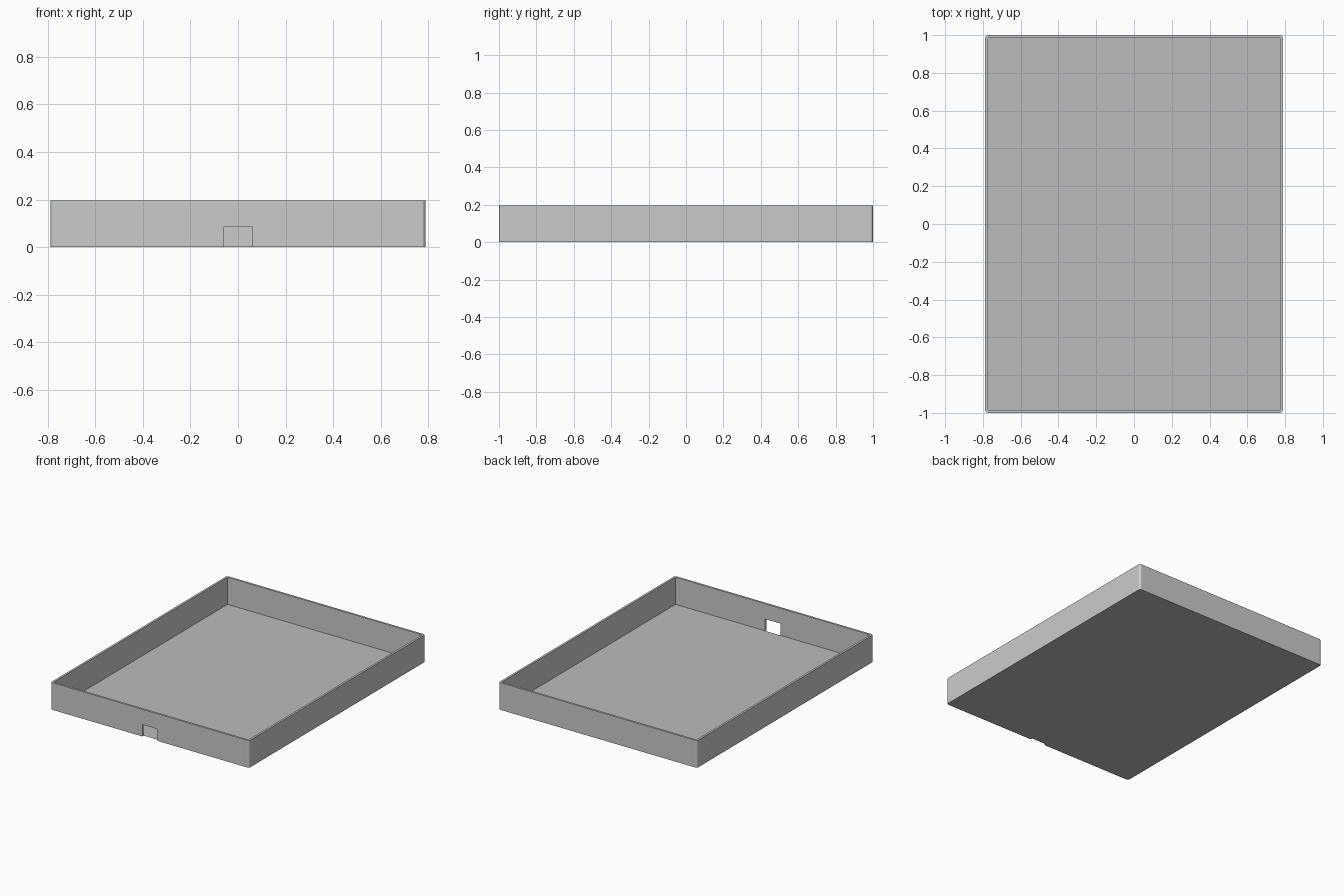
import bpy, bmesh, math

if "Cube" in bpy.data.objects:
    bpy.data.objects.remove(bpy.data.objects["Cube"])

HX, HY, H = 0.788, 1.0, 0.195      # half width, half depth, height
T, R = 0.015, 0.015                # wall thickness, corner radius
NX, NZ = 0.06, 0.085               # notch half width and height


def outline(notch):
    """Outer rounded rectangle, optionally with the doorway cut in the front edge."""
    pts = []
    for sx, sy, start in ((1, 1, 0), (-1, 1, 90), (-1, -1, 180), (1, -1, 270)):
        for i in range(5):
            a = math.radians(start + i * 22.5)
            pts.append((sx * (HX - R) + R * math.cos(a), sy * (HY - R) + R * math.sin(a)))
        if notch and (sx, sy) == (-1, -1):
            pts += [(-NX, -HY), (-NX, T - HY), (NX, T - HY), (NX, -HY)]
    return pts


def flat_mesh(name, pts, height=0.0):
    bm = bmesh.new()
    face = bm.faces.new([bm.verts.new((x, y, 0)) for x, y in pts])
    if height:
        top = bmesh.ops.extrude_face_region(bm, geom=[face])["geom"]
        bmesh.ops.translate(bm, vec=(0, 0, height),
                            verts=[v for v in top if isinstance(v, bmesh.types.BMVert)])
        bmesh.ops.recalc_face_normals(bm, faces=bm.faces)
    me = bpy.data.meshes.new(name)
    bm.to_mesh(me)
    bm.free()
    ob = bpy.data.objects.new(name, me)
    bpy.context.collection.objects.link(ob)
    return ob


def cut(target, loc, size):
    bpy.ops.mesh.primitive_cube_add(size=1, location=loc)
    cutter = bpy.context.object
    cutter.scale = size
    cutter.hide_render = True
    mod = target.modifiers.new("cut", "BOOLEAN")
    mod.operation, mod.solver, mod.object = "DIFFERENCE", "EXACT", cutter
    bpy.context.view_layer.objects.active = target
    bpy.ops.object.modifier_apply(modifier=mod.name)
    bpy.data.objects.remove(cutter)


# Tray walls: hollow rounded block with a small doorway in the front
walls = flat_mesh("tray_walls", outline(False), H)
cut(walls, (0, 0, H / 2), (2 * (HX - T), 2 * (HY - T), 1))
cut(walls, (0, -HY, 0), (2 * NX, 0.1, 2 * NZ))

# The floor sheet closes the underside, so drop the wall bottoms
bm = bmesh.new()
bm.from_mesh(walls.data)
bmesh.ops.delete(bm, geom=[f for f in bm.faces if all(abs(v.co.z) < 1e-5 for v in f.verts)],
                 context="FACES")
bm.to_mesh(walls.data)
bm.free()

# Floor sheet
floor = flat_mesh("tray_floor", outline(True))
grey = bpy.data.materials.new("floor_grey")
grey.diffuse_color = (0.5, 0.5, 0.5, 1)
grey.use_nodes = True
grey.node_tree.nodes["Principled BSDF"].inputs["Base Color"].default_value = grey.diffuse_color
floor.data.materials.append(grey)
